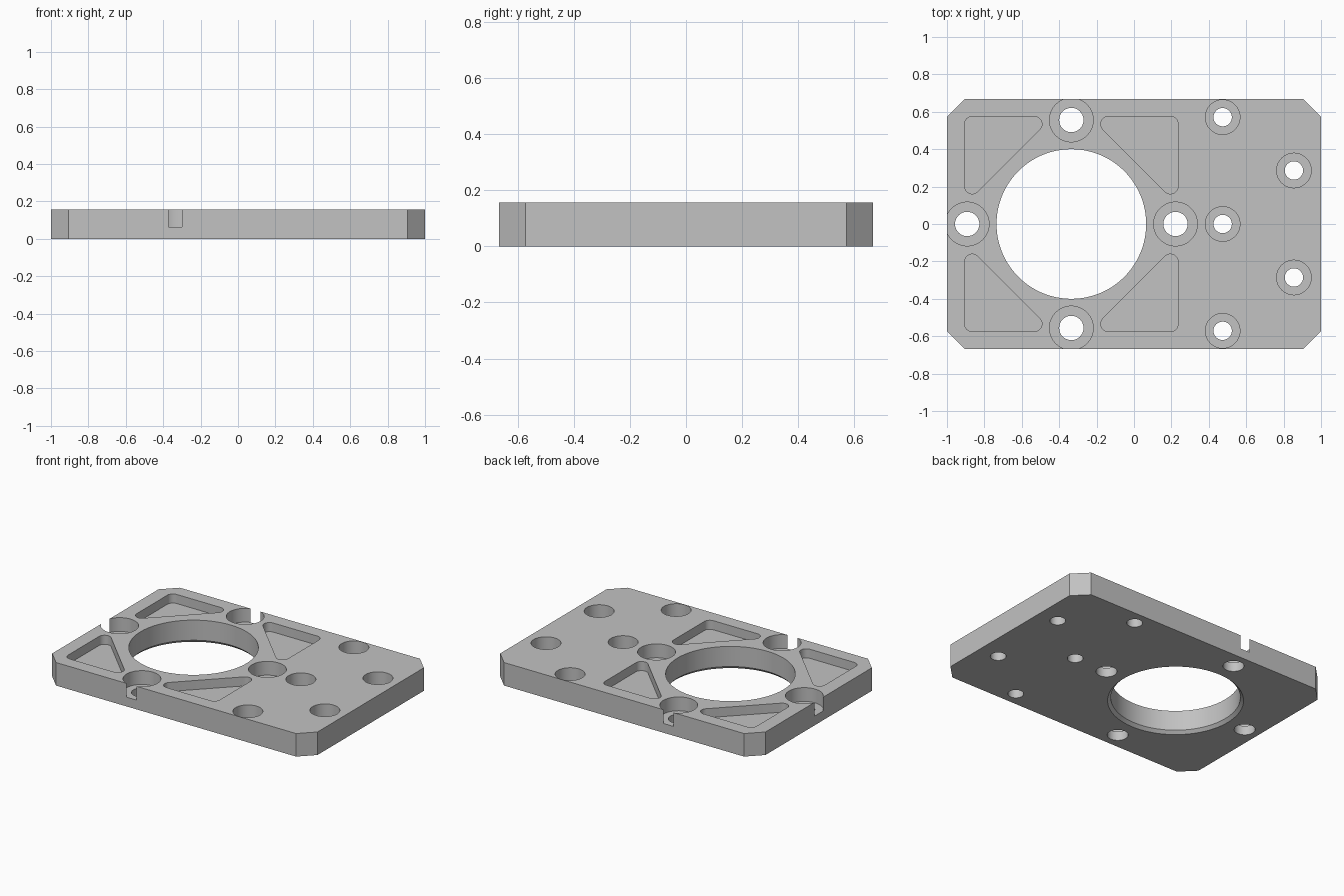
import bpy
import bmesh
from math import cos, sin, pi, radians
from mathutils import Vector

cube = bpy.data.objects.get("Cube")
if cube:
    bpy.data.objects.remove(cube, do_unlink=True)

THICK = 0.157
HALF_X, HALF_Y, CHAMFER = 1.0, 0.667, 0.095
BORE_X = -0.335
OVER = 0.02          # how far cutters reach past the plate
SEAT_Z = 0.063       # floor of the counterbores
POCKET_Z = 0.095     # floor of the corner pockets

metal = bpy.data.materials.new("plain grey metal")
metal.use_nodes = True
grey = (0.54, 0.54, 0.54, 1)
metal.diffuse_color = grey
metal.node_tree.nodes["Principled BSDF"].inputs["Base Color"].default_value = grey


def add_rings(bm, rings):
    """Close a solid from a stack of matching point rings."""
    loops = [[bm.verts.new(p) for p in ring] for ring in rings]
    n = len(loops[0])
    for low, high in zip(loops, loops[1:]):
        for i in range(n):
            j = (i + 1) % n
            bm.faces.new((low[i], low[j], high[j], high[i]))
    bm.faces.new(loops[0][::-1])
    bm.faces.new(loops[-1])


def add_turned(bm, x, y, profile, segments=64):
    """Solid of revolution from (radius, height) pairs."""
    angles = [2 * pi * i / segments for i in range(segments)]
    add_rings(bm, [[(x + r * cos(a), y + r * sin(a), z) for a in angles]
                   for r, z in profile])


def add_prism(bm, outline, z0, z1):
    add_rings(bm, [[(x, y, z) for x, y in outline] for z in (z0, z1)])


def make_object(name, bm):
    bmesh.ops.recalc_face_normals(bm, faces=bm.faces)
    mesh = bpy.data.meshes.new(name)
    bm.to_mesh(mesh)
    bm.free()
    mesh.materials.append(metal)
    obj = bpy.data.objects.new(name, mesh)
    bpy.context.collection.objects.link(obj)
    return obj


def counterbore(bm, x, y, hole, head):
    add_turned(bm, x, y, [(hole, -OVER), (hole, SEAT_Z),
                          (head, SEAT_Z), (head, THICK + OVER)])


def rounded_triangle(corners, radius, steps=8):
    """Counter-clockwise triangle of arc centres, offset outward by radius."""
    points = []
    for i, c in enumerate(corners):
        into = Vector(c) - Vector(corners[i - 1])
        away = Vector(corners[(i + 1) % 3]) - Vector(c)
        start = Vector((into.y, -into.x)).normalized()
        turn = -into.angle_signed(away)
        for k in range(steps + 1):
            a = turn * k / steps
            points.append((c[0] + radius * (start.x * cos(a) - start.y * sin(a)),
                           c[1] + radius * (start.x * sin(a) + start.y * cos(a))))
    return points


# Plate with clipped corners
bm = bmesh.new()
ix, iy = HALF_X - CHAMFER, HALF_Y - CHAMFER
add_prism(bm, [(HALF_X, -iy), (HALF_X, iy), (ix, HALF_Y), (-ix, HALF_Y),
               (-HALF_X, iy), (-HALF_X, -iy), (-ix, -HALF_Y), (ix, -HALF_Y)],
          0, THICK)
plate = make_object("mounting_plate", bm)

# Central bore, chamfered underneath
bm = bmesh.new()
add_turned(bm, BORE_X, 0, [(0.42 + OVER, -OVER), (0.4, 0.02),
                           (0.4, THICK + OVER)], 128)

# Four large bolt holes around the bore
for dx, dy in ((1, 0), (-1, 0), (0, 1), (0, -1)):
    counterbore(bm, BORE_X + 0.557 * dx, 0.556 * dy, 0.065, 0.117)

# Five small bolt holes
for x, y in ((0.474, 0), (0.474, 0.571), (0.474, -0.571),
             (0.855, 0.286), (0.855, -0.286)):
    counterbore(bm, x, y, 0.049, 0.0925)

# Four triangular pockets, mirrored about the bore
triangle = rounded_triangle([(0.53, 0.202), (0.53, 0.534), (0.198, 0.534)], 0.041)
for sx in (1, -1):
    for sy in (1, -1):
        outline = [(BORE_X + sx * x, sy * y) for x, y in triangle]
        add_prism(bm, outline, POCKET_Z, THICK + OVER)

cutter = make_object("hole_cutter", bm)
cutter.hide_render = True

# Cut everything out of the plate
cut = plate.modifiers.new("cut_holes", "BOOLEAN")
cut.operation = "DIFFERENCE"
cut.solver = "EXACT"
cut.object = cutter
bpy.ops.object.select_all(action="DESELECT")
plate.select_set(True)
bpy.context.view_layer.objects.active = plate
bpy.ops.object.modifier_apply(modifier=cut.name)
bpy.data.objects.remove(cutter, do_unlink=True)
bpy.ops.object.shade_smooth_by_angle(angle=radians(30))
